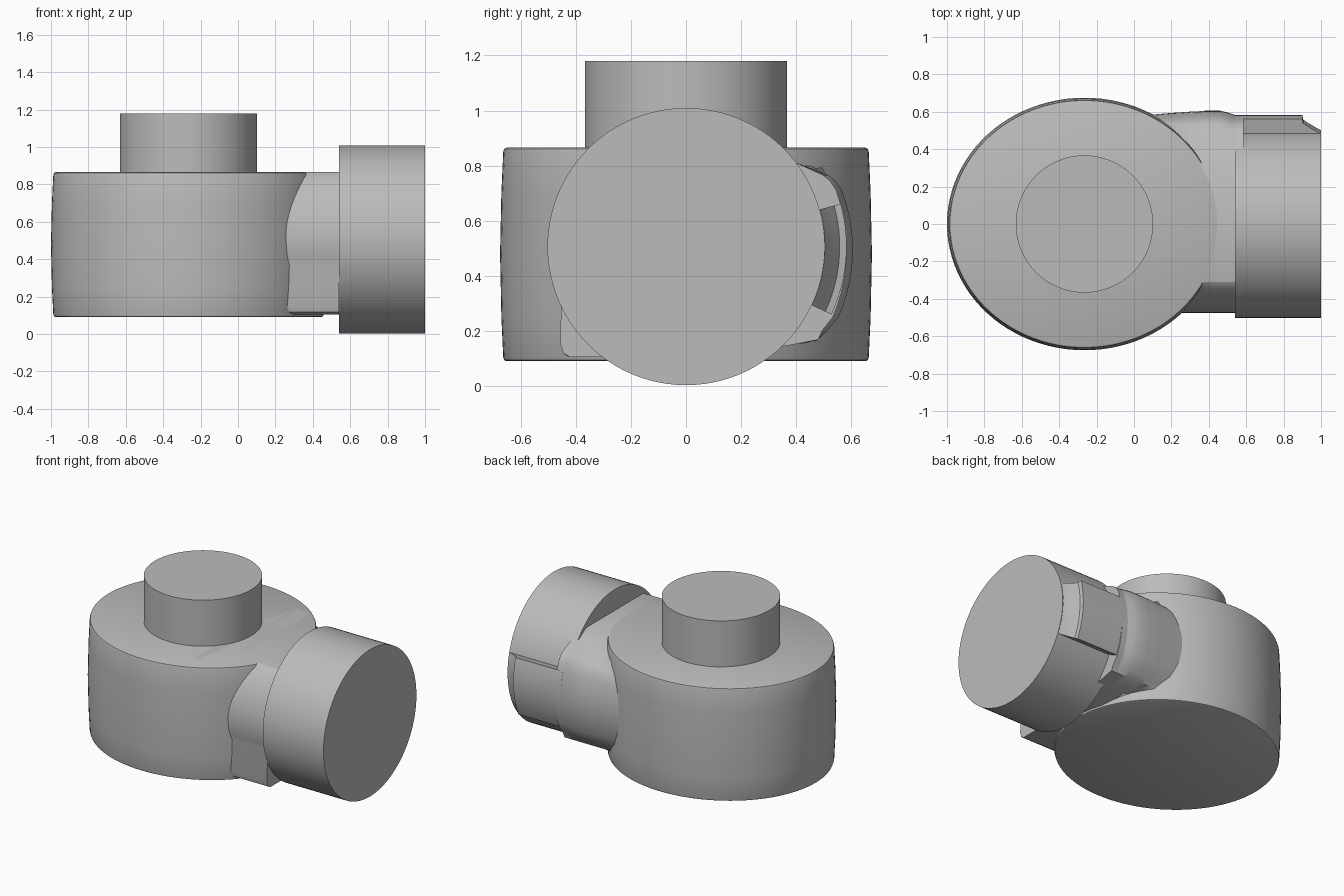
import bpy, bmesh
from math import sin, cos, pi, radians

cube = bpy.data.objects.get("Cube")
if cube:
    bpy.data.objects.remove(cube)

GREY = (0.5, 0.5, 0.5, 1)
mat = bpy.data.materials.new("plain grey")
mat.use_nodes = True
mat.diffuse_color = GREY
mat.node_tree.nodes["Principled BSDF"].inputs["Base Color"].default_value = GREY


def loft(name, rings):
    """Skin a row of equal-length rings and cap both ends."""
    bm = bmesh.new()
    rows = [[bm.verts.new(p) for p in ring] for ring in rings]
    n = len(rows[0])
    for a, b in zip(rows, rows[1:]):
        for i in range(n):
            j = (i + 1) % n
            bm.faces.new((a[i], a[j], b[j], b[i]))
    bm.faces.new(rows[0])
    bm.faces.new(rows[-1])
    bmesh.ops.recalc_face_normals(bm, faces=bm.faces)
    mesh = bpy.data.meshes.new(name)
    bm.to_mesh(mesh)
    bm.free()
    mesh.materials.append(mat)
    ob = bpy.data.objects.new(name, mesh)
    bpy.context.collection.objects.link(ob)
    bpy.ops.object.select_all(action='DESELECT')
    ob.select_set(True)
    bpy.context.view_layer.objects.active = ob
    bpy.ops.object.shade_smooth_by_angle(angle=radians(35))
    return ob


def arc(r, start, end, steps, cz):
    """Points (y, z) along an arc, angles in degrees."""
    angles = [radians(start + (end - start) * i / steps) for i in range(steps + 1)]
    return [(r * cos(a), cz + r * sin(a)) for a in angles]


def oval(rx, ry, z, n=96):
    return [(CX + rx * cos(2 * pi * i / n), ry * sin(2 * pi * i / n), z) for i in range(n)]


CX = -0.265   # axis of body and post
CZ = 0.506    # axis of the end cylinder

# Slightly barrelled oval body with softened rims
body_profile = [(0.965, 0.09), (0.978, 0.094), (0.983, 0.105), (0.993, 0.25), (1, 0.48),
                (0.993, 0.7), (0.983, 0.85), (0.978, 0.861), (0.965, 0.865)]
loft("body", [oval(0.735 * s, 0.675 * s, z) for s, z in body_profile])

# Upright post
loft("post", [oval(0.367, 0.367, z) for z in (0.8, 1.18)])

# Neck cross-section: round front, square lower corner, bulging back panel
shoulder = [(0.39, 0.815), (0.515, 0.765), (0.54, 0.745)]
back_panel = shoulder + arc(0.603, 21, -24, 10, 0.495) + [(0.51, 0.2), (0.48, 0.168), (0.35, 0.143)]
section = ([(0.31, 0.865)] + back_panel
           + [(0.2, 0.105), (-0.42, 0.105), (-0.445, 0.118), (-0.455, 0.15)]
           + arc(0.475, 197, 131, 12, CZ) + [(-0.31, 0.865)])


def neck_ring(x, flare, swell):
    ring = []
    for y, z in section:
        if y > 0.5:
            y *= swell
        wide = max(abs(y), flare)
        ring.append((x, wide if y > 0 else -wide, z))
    return ring


# x position, width of the fillet into the body, swell of the back panel
neck_stations = [(0, 0.48, 0.96), (0.1, 0.48, 0.97), (0.2, 0.48, 0.985), (0.25, 0.425, 0.99),
                 (0.29, 0.375, 0.995), (0.32, 0.34, 1), (0.35, 0.32, 1), (0.38, 0, 1.005),
                 (0.46, 0, 1.005), (0.5, 0, 0.99), (0.54, 0, 0.968)]
loft("neck", [neck_ring(*s) for s in neck_stations])

# Collar lip reaching over the cylinder at the back
loft("collar_lip", [[(x, y * (0.968 if y > 0.5 else 1), z) for y, z in back_panel]
                    for x in (0.5, 0.585)])

# End cylinder
loft("end_cylinder", [[(x, y, z) for y, z in arc(0.503, 0, 360 * 95 / 96, 95, CZ)]
                      for x in (0.54, 1.0)])

# Raised pad on the back of the cylinder, sloping down to the end face
pad_profile = [(0.54, 0.583), (0.9, 0.583), (0.905, 0.558), (0.94, 0.535), (0.98, 0.511), (0.995, 0.504)]
loft("back_pad", [[(x, y, z) for y, z in arc(r, 15.5, -25, 14, CZ) + arc(0.45, -25, 15.5, 14, CZ)]
                  for x, r in pad_profile])
